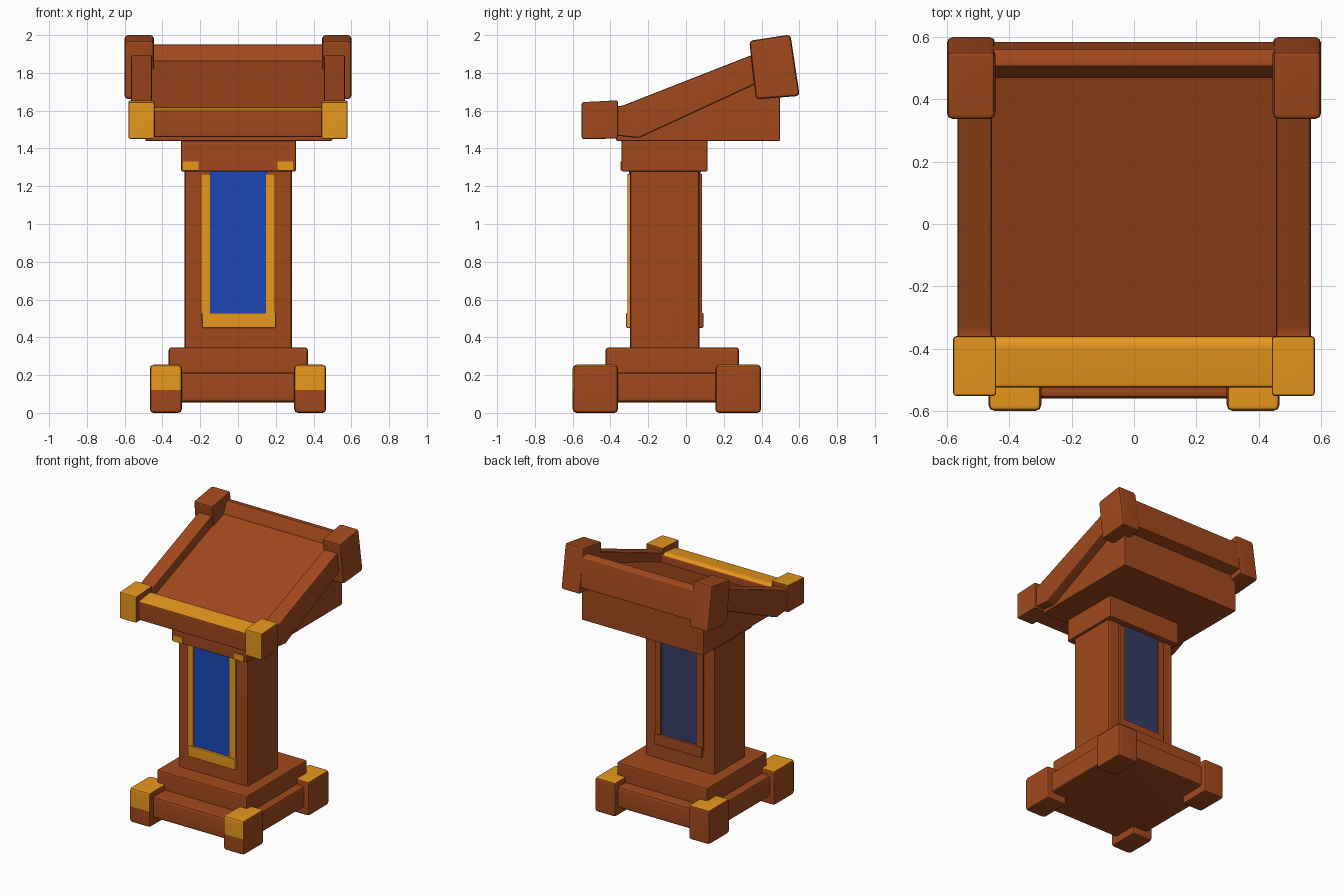
import bpy
import bmesh
import math
from mathutils import Vector

cube = bpy.data.objects.get("Cube")
if cube:
    bpy.data.objects.remove(cube, do_unlink=True)


def make_material(name, colour):
    mat = bpy.data.materials.new(name)
    mat.use_nodes = True
    mat.diffuse_color = colour
    bsdf = next(n for n in mat.node_tree.nodes if n.type == "BSDF_PRINCIPLED")
    bsdf.inputs["Base Color"].default_value = colour
    bsdf.inputs["Roughness"].default_value = 0.8
    return mat


WOOD = make_material("warm brown wood", (0.36, 0.067, 0.012, 1))
GOLD = make_material("gold trim", (0.85, 0.335, 0.013, 1))
BLUE = make_material("blue cloth", (0.011, 0.063, 0.46, 1))
SLATE = make_material("faded slate blue cloth", (0.036, 0.045, 0.13, 1))


def prism(name, profile, x0, x1, bevel=0.015, mat=WOOD, gold_rule=None, cut_z=None):
    """Extrude a side profile of (y, z) points from x0 to x1 and round its edges."""
    bm = bmesh.new()
    ends = [[bm.verts.new((x, y, z)) for y, z in profile] for x in (x0, x1)]
    bm.faces.new(ends[0])
    bm.faces.new(ends[1])
    count = len(profile)
    for i in range(count):
        j = (i + 1) % count
        bm.faces.new((ends[0][i], ends[0][j], ends[1][j], ends[1][i]))
    bmesh.ops.recalc_face_normals(bm, faces=bm.faces[:])
    if bevel:
        bmesh.ops.bevel(bm, geom=bm.edges[:], offset=bevel, segments=2,
                        profile=0.5, affect="EDGES", clamp_overlap=True)
    if cut_z is not None:
        bmesh.ops.bisect_plane(bm, geom=bm.verts[:] + bm.edges[:] + bm.faces[:],
                               plane_co=Vector((0, 0, cut_z)), plane_no=Vector((0, 0, 1)))
    bm.normal_update()
    if gold_rule:
        for face in bm.faces:
            face.material_index = int(gold_rule(face.normal, face.calc_center_median()))
    mesh = bpy.data.meshes.new(name)
    bm.to_mesh(mesh)
    bm.free()
    mesh.materials.append(mat)
    if gold_rule:
        mesh.materials.append(GOLD)
    obj = bpy.data.objects.new(name, mesh)
    bpy.context.collection.objects.link(obj)
    bpy.ops.object.select_all(action="DESELECT")
    obj.select_set(True)
    bpy.context.view_layer.objects.active = obj
    bpy.ops.object.shade_smooth_by_angle(angle=math.radians(35))
    obj.modifiers.new("even shading", "WEIGHTED_NORMAL").keep_sharp = True
    return obj


def box(name, x, y, z, **options):
    profile = [(y[0], z[0]), (y[1], z[0]), (y[1], z[1]), (y[0], z[1])]
    return prism(name, profile, x[0], x[1], **options)


def top_is_gold(normal, centre):
    return normal.z > 0.6


def top_and_front_are_gold(normal, centre):
    return normal.z > 0.4 or normal.y < -0.4


def upper_front_is_gold(normal, centre):
    return centre.z > 0.12 and top_and_front_are_gold(normal, centre)


SIDES = (("left", 1), ("right", -1))


def span(side, inner, outer):
    return sorted((side * inner, side * outer))


# Stepped base
box("base_slab", (-0.43, 0.43), (-0.56, 0.365), (0.055, 0.215), bevel=0.025)
box("plinth", (-0.367, 0.37), (-0.425, 0.28), (0.19, 0.347), bevel=0.015)

# Column and capital
box("column", (-0.283, 0.287), (-0.297, 0.072), (0.32, 1.3), bevel=0.02)
box("capital", (-0.303, 0.308), (-0.342, 0.115), (1.277, 1.45), bevel=0.012)

# Cloth panels and their frames, front and back
for label, face_y, out, cloth_mat, frame_mat in (("front", -0.297, -1, BLUE, GOLD),
                                                 ("back", 0.072, 1, SLATE, WOOD)):
    def depth(amount):
        return sorted((face_y - out * 0.01, face_y + out * amount))

    box(label + "_cloth", (-0.15, 0.155), depth(0.004), (0.5, 1.28), bevel=0, mat=cloth_mat)
    box(label + "_frame_bottom", (-0.19, 0.2), depth(0.02), (0.45, 0.53), bevel=0.006, mat=frame_mat)
    for side_name, side in SIDES:
        box(f"{label}_frame_{side_name}", span(side, 0.147, 0.197), depth(0.013),
            (0.5, 1.265), bevel=0.005, mat=frame_mat)

# Sloping desk, sunk between rails along its front and back edges
prism("desk", [(-0.37, 1.44), (0.498, 1.44), (0.498, 1.875), (-0.37, 1.545)],
      -0.49, 0.5, bevel=0.006)
prism("front_rail", [(-0.52, 1.46), (-0.36, 1.46), (-0.36, 1.605), (-0.39, 1.617), (-0.525, 1.6)],
      -0.47, 0.47, bevel=0.012, gold_rule=top_is_gold)
prism("back_rail", [(0.44, 1.7), (0.585, 1.72), (0.56, 1.94), (0.505, 1.952), (0.47, 1.87)],
      -0.48, 0.48, bevel=0.012)

for side_name, side in SIDES:
    # Feet at the four corners
    foot_x = span(side, 0.297, 0.467)
    box("front_foot_" + side_name, foot_x, (-0.6, -0.36), (0, 0.255),
        bevel=0.02, gold_rule=upper_front_is_gold, cut_z=0.12)
    box("back_foot_" + side_name, foot_x, (0.155, 0.398), (0, 0.255),
        bevel=0.02, gold_rule=top_is_gold)

    # Small gold corner plates on the capital
    box("capital_plate_" + side_name, span(side, 0.21, 0.29), (-0.348, -0.34),
        (1.283, 1.33), bevel=0, mat=GOLD)

    # Slanted side rails and the blocks at their ends
    rail_x = span(side, 0.455, 0.567)
    prism("side_rail_" + side_name, [(-0.39, 1.47), (-0.25, 1.455), (0.4, 1.755),
                                     (0.4, 1.915), (-0.34, 1.625), (-0.39, 1.625)],
          rail_x[0], rail_x[1], bevel=0.012)
    cap_x = span(side, 0.442, 0.58)
    prism("front_cap_" + side_name, [(-0.552, 1.45), (-0.36, 1.452), (-0.36, 1.655), (-0.552, 1.645)],
          cap_x[0], cap_x[1], bevel=0.01, gold_rule=top_and_front_are_gold)
    post_x = span(side, 0.445, 0.6)
    prism("back_post_" + side_name, [(0.37, 1.66), (0.602, 1.678), (0.553, 2.003), (0.335, 1.97)],
          post_x[0], post_x[1], bevel=0.018)
